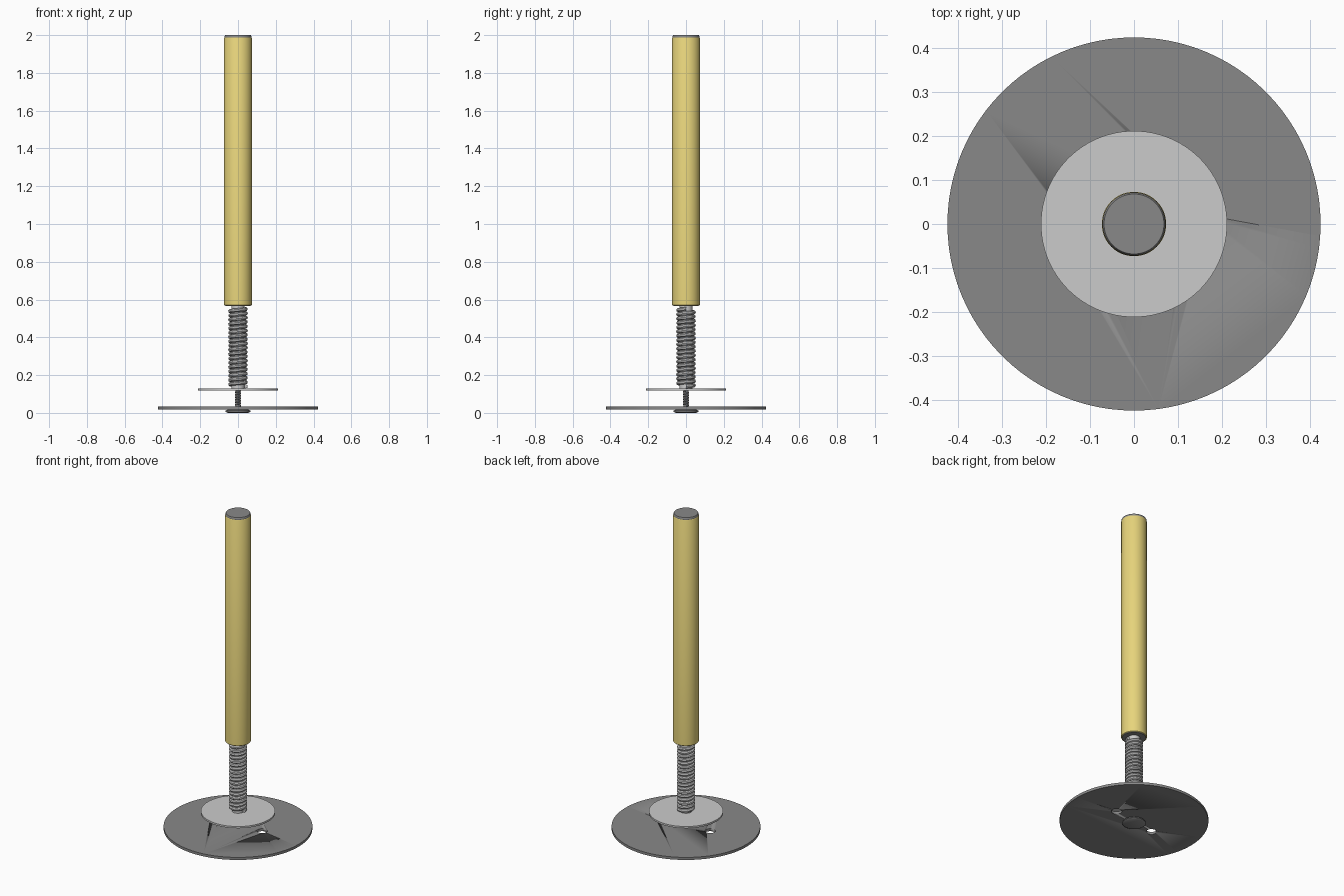
import bpy, bmesh, math

if "Cube" in bpy.data.objects:
    bpy.data.objects.remove(bpy.data.objects["Cube"])


def material(name, rgb):
    m = bpy.data.materials.new(name)
    m.diffuse_color = (*rgb, 1)
    m.use_nodes = True
    m.node_tree.nodes["Principled BSDF"].inputs["Base Color"].default_value = m.diffuse_color
    return m


GOLD = material("gold", (0.80, 0.66, 0.20))
DARK = material("dark_grey", (0.25, 0.25, 0.25))


def finish(ob, mat):
    if mat:
        ob.data.materials.append(mat)
    bpy.ops.object.select_all(action='DESELECT')
    ob.select_set(True)
    bpy.context.view_layer.objects.active = ob
    bpy.ops.object.shade_smooth_by_angle(angle=math.radians(35))
    return ob


def lathe(name, profile, mat=None, n=64):
    """Solid of revolution from (radius, z) points, bottom to top, with flat ends."""
    bm = bmesh.new()
    rings = [[bm.verts.new((r * math.cos(2 * math.pi * i / n),
                            r * math.sin(2 * math.pi * i / n), z))
              for i in range(n)] for r, z in profile]
    for a, b in zip(rings, rings[1:]):
        for i in range(n):
            j = (i + 1) % n
            bm.faces.new((a[i], a[j], b[j], b[i]))
    bm.faces.new(rings[0][::-1])
    bm.faces.new(rings[-1])
    me = bpy.data.meshes.new(name)
    bm.to_mesh(me)
    bm.free()
    ob = bpy.data.objects.new(name, me)
    bpy.context.collection.objects.link(ob)
    return finish(ob, mat)


def helix(name, radius, wire, z0, z1, turns, mat=None, steps=32):
    """Round wire wound around the z axis."""
    cu = bpy.data.curves.new(name, 'CURVE')
    cu.dimensions = '3D'
    cu.bevel_depth = wire
    cu.bevel_resolution = 2
    cu.use_fill_caps = True
    sp = cu.splines.new('POLY')
    count = turns * steps
    sp.points.add(count)
    for i, p in enumerate(sp.points):
        a = 2 * math.pi * i / steps
        p.co = (radius * math.cos(a), radius * math.sin(a),
                z0 + (z1 - z0) * i / count, 1)
    ob = bpy.data.objects.new(name, cu)
    bpy.context.collection.objects.link(ob)
    bpy.ops.object.select_all(action='DESELECT')
    ob.select_set(True)
    bpy.context.view_layer.objects.active = ob
    bpy.ops.object.convert(target='MESH')
    return finish(bpy.context.view_layer.objects.active, mat)


# Handle sleeve with grey end plugs
lathe("handle", [(0.067, 0.572), (0.070, 0.568), (0.073, 0.571),
                 (0.073, 1.984), (0.071, 1.988)], GOLD)
lathe("handle_top_cap", [(0.070, 1.984), (0.0715, 1.988),
                         (0.0715, 1.994), (0.068, 2.0)], DARK)
lathe("handle_bottom_cap", [(0.067, 0.567), (0.067, 0.58)], DARK)

# Thick threaded shaft
lathe("shaft_core", [(0.034, 0.128), (0.034, 0.57)])
helix("shaft_thread", 0.0415, 0.0105, 0.14, 0.55, 18)

# Upper flange
lathe("upper_flange", [(0.211, 0.118), (0.211, 0.129)], n=96)

# Thin screw between the plates, with its countersunk head below
lathe("screw_core", [(0.012, 0.01), (0.012, 0.12)], DARK, 32)
helix("screw_thread", 0.0125, 0.0045, 0.037, 0.116, 6, DARK, 24)
lathe("screw_head", [(0.055, 0.0), (0.066, 0.006), (0.066, 0.012),
                     (0.05, 0.02)], DARK)

# Large base plate with two pin holes hidden below the flange
plate = lathe("base_plate", [(0.423, 0.018), (0.423, 0.034)], DARK, 96)
for s in (1, -1):
    pin = lathe("pin_hole_cutter", [(0.03, -0.05), (0.03, 0.1)], None, 24)
    pin.location = (0.15 * s, 0.025 * s, 0)
    pin.hide_render = True
    pin.hide_set(True)
    mod = plate.modifiers.new("pin_hole", 'BOOLEAN')
    mod.operation = 'DIFFERENCE'
    mod.object = pin
    mod.solver = 'EXACT'
